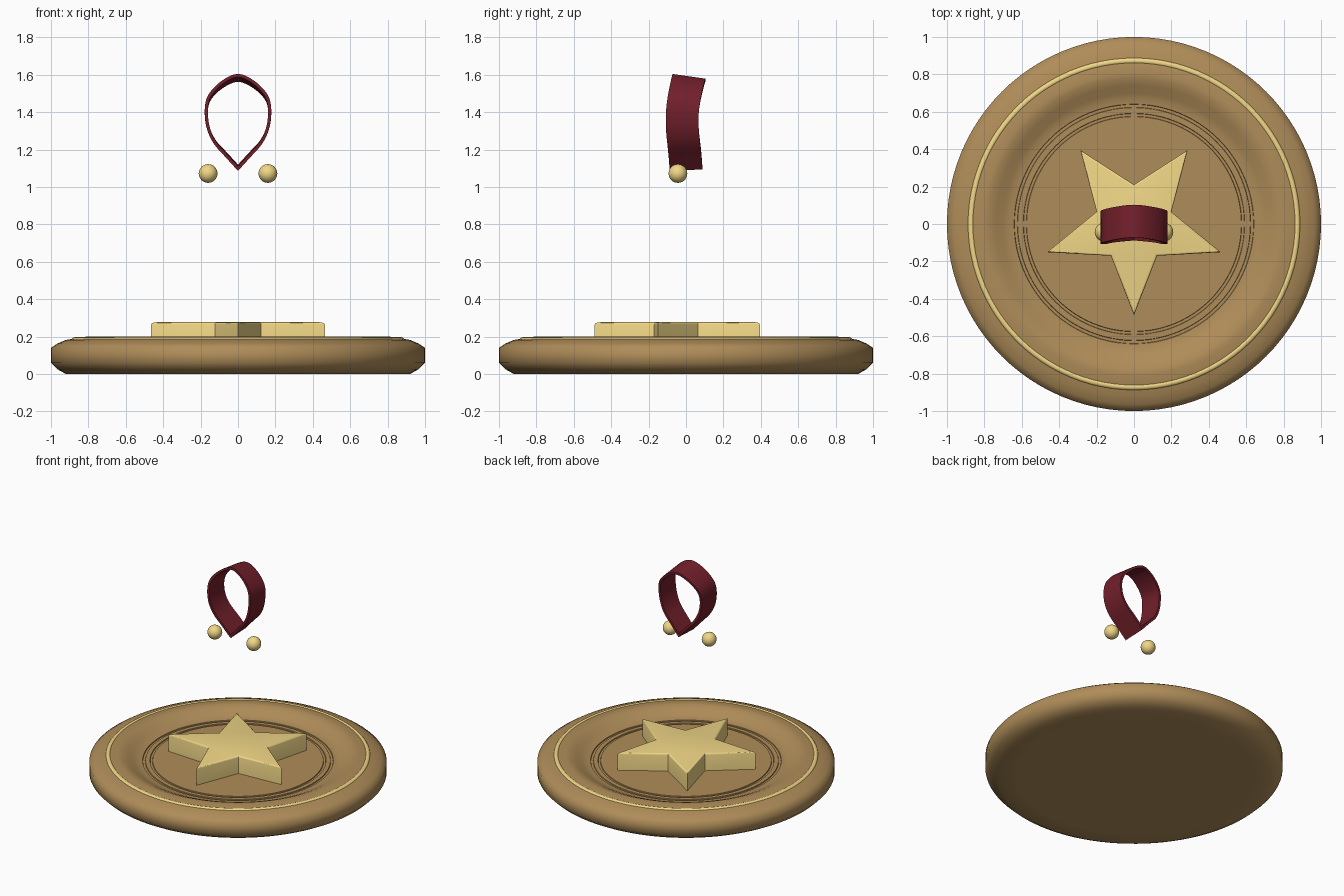
import bpy, bmesh, math
from mathutils import Vector

if "Cube" in bpy.data.objects:
    bpy.data.objects.remove(bpy.data.objects["Cube"])


def material(name, rgb):
    m = bpy.data.materials.new(name)
    m.diffuse_color = (*rgb, 1)
    m.use_nodes = True
    m.node_tree.nodes["Principled BSDF"].inputs["Base Color"].default_value = m.diffuse_color
    return m


BRONZE = material("bronze", (0.43, 0.265, 0.10))
GOLD = material("gold", (0.88, 0.68, 0.24))
RED = material("ribbon_red", (0.17, 0.014, 0.024))


def add_object(name, bm, mat, angle=35):
    bmesh.ops.recalc_face_normals(bm, faces=bm.faces[:])
    me = bpy.data.meshes.new(name)
    bm.to_mesh(me)
    bm.free()
    me.materials.append(mat)
    ob = bpy.data.objects.new(name, me)
    bpy.context.collection.objects.link(ob)
    bpy.ops.object.select_all(action='DESELECT')
    ob.select_set(True)
    bpy.context.view_layer.objects.active = ob
    bpy.ops.object.shade_smooth_by_angle(angle=math.radians(angle))
    return ob


def lathe(name, profile, mat, closed=False, n=96):
    """Revolve (radius, z) points; open profiles get flat end caps."""
    bm = bmesh.new()
    rings = [[bm.verts.new((r * math.cos(2 * math.pi * i / n),
                            r * math.sin(2 * math.pi * i / n), z))
              for i in range(n)] for r, z in profile]
    pairs = list(zip(rings, rings[1:]))
    if closed:
        pairs.append((rings[-1], rings[0]))
    else:
        bm.faces.new(rings[0][::-1])
        bm.faces.new(rings[-1])
    for a, b in pairs:
        for i in range(n):
            j = (i + 1) % n
            bm.faces.new((a[i], a[j], b[j], b[i]))
    return add_object(name, bm, mat, 62)


# Medal disc with rounded rim, dished face and an engraved double groove
lathe("medal_disc", [
    (0.80, 0), (0.92, 0), (0.965, 0.025), (1, 0.06), (1, 0.14), (0.965, 0.163),
    (0.92, 0.182), (0.86, 0.193), (0.81, 0.2), (0.78, 0.198), (0.74, 0.182),
    (0.70, 0.161), (0.67, 0.15), (0.641, 0.147), (0.639, 0.141), (0.624, 0.141),
    (0.622, 0.147), (0.592, 0.147), (0.590, 0.141), (0.576, 0.141),
    (0.574, 0.147), (0.30, 0.147)], BRONZE)

# Gold rim line, mostly sunk in the disc
lathe("rim_ring", [(0.872 + 0.018 * math.cos(a * math.pi / 6),
                    0.179 + 0.018 * math.sin(a * math.pi / 6)) for a in range(12)],
      GOLD, closed=True)

# Star with softened top edge
bm = bmesh.new()
star = [bm.verts.new((r * math.cos(a), r * math.sin(a), 0.14))
        for k in range(10)
        for r, a in [((0.488, 0.21)[k % 2], math.radians(-90 + 36 * k))]]
base = bm.faces.new(star)
ext = bmesh.ops.extrude_face_region(bm, geom=[base], use_keep_orig=True)
top = [v for v in ext["geom"] if isinstance(v, bmesh.types.BMVert)]
bmesh.ops.translate(bm, verts=top, vec=(0, 0, 0.137))
edges = [e for e in bm.edges if all(v in top for v in e.verts)]
bmesh.ops.bevel(bm, geom=edges, offset=0.012, segments=3, profile=0.5, affect='EDGES')
add_object("star", bm, GOLD, 32)

# Ribbon loop: half path as (x, front-edge y, z, rise of the back edge)
half = [(0, -0.087, 1.086, 0.008), (0.07, -0.093, 1.163, 0.008),
        (0.13, -0.10, 1.232, 0.004), (0.166, -0.107, 1.31, 0),
        (0.178, -0.107, 1.40, -0.008), (0.167, -0.099, 1.475, -0.016),
        (0.125, -0.088, 1.535, -0.02), (0.06, -0.077, 1.585, -0.024),
        (0, -0.072, 1.604, -0.025)]
pts = [Vector(p) for p in half + [(-x, y, z, d) for x, y, z, d in half[-2::-1]]]
path = []
for i in range(len(pts) - 1):
    p1, p2 = pts[i], pts[i + 1]
    p0 = pts[i - 1] if i else 2 * p1 - p2
    p3 = pts[i + 2] if i + 2 < len(pts) else 2 * p2 - p1
    for s in range(5):
        t = s / 5
        path.append(0.5 * (2 * p1 + (p2 - p0) * t + (2 * p0 - 5 * p1 + 4 * p2 - p3) * t * t
                           + (3 * p1 - p0 - 3 * p2 + p3) * t ** 3))
path.append(pts[-1])

bm = bmesh.new()
sections = []
for i, p in enumerate(path):
    d = path[min(i + 1, len(path) - 1)] - path[max(i - 1, 0)]
    nrm = Vector((d[2], -d[0])).normalized()      # outward in x-z
    if i in (0, len(path) - 1):                   # mitred meeting point
        nrm = Vector((0, -1.4))
    sec = []
    for side, back in ((0, 0), (0, 1), (-0.017, 1), (-0.017, 0)):
        sec.append(bm.verts.new((p[0] + nrm.x * side, p[1] + 0.175 * back,
                                 p[2] + nrm.y * side + p[3] * back)))
    sections.append(sec)
for a, b in zip(sections, sections[1:]):
    for k in range(4):
        bm.faces.new((a[k], a[(k + 1) % 4], b[(k + 1) % 4], b[k]))
bmesh.ops.remove_doubles(bm, verts=bm.verts[:], dist=0.0005)
add_object("ribbon_loop", bm, RED)

# Gold beads either side of the ribbon end
for side, x in (("left", -0.16), ("right", 0.16)):
    bm = bmesh.new()
    bmesh.ops.create_uvsphere(bm, u_segments=32, v_segments=16, radius=0.05)
    bmesh.ops.translate(bm, verts=bm.verts[:], vec=(x, -0.043, 1.072))
    add_object("bead_" + side, bm, GOLD)
